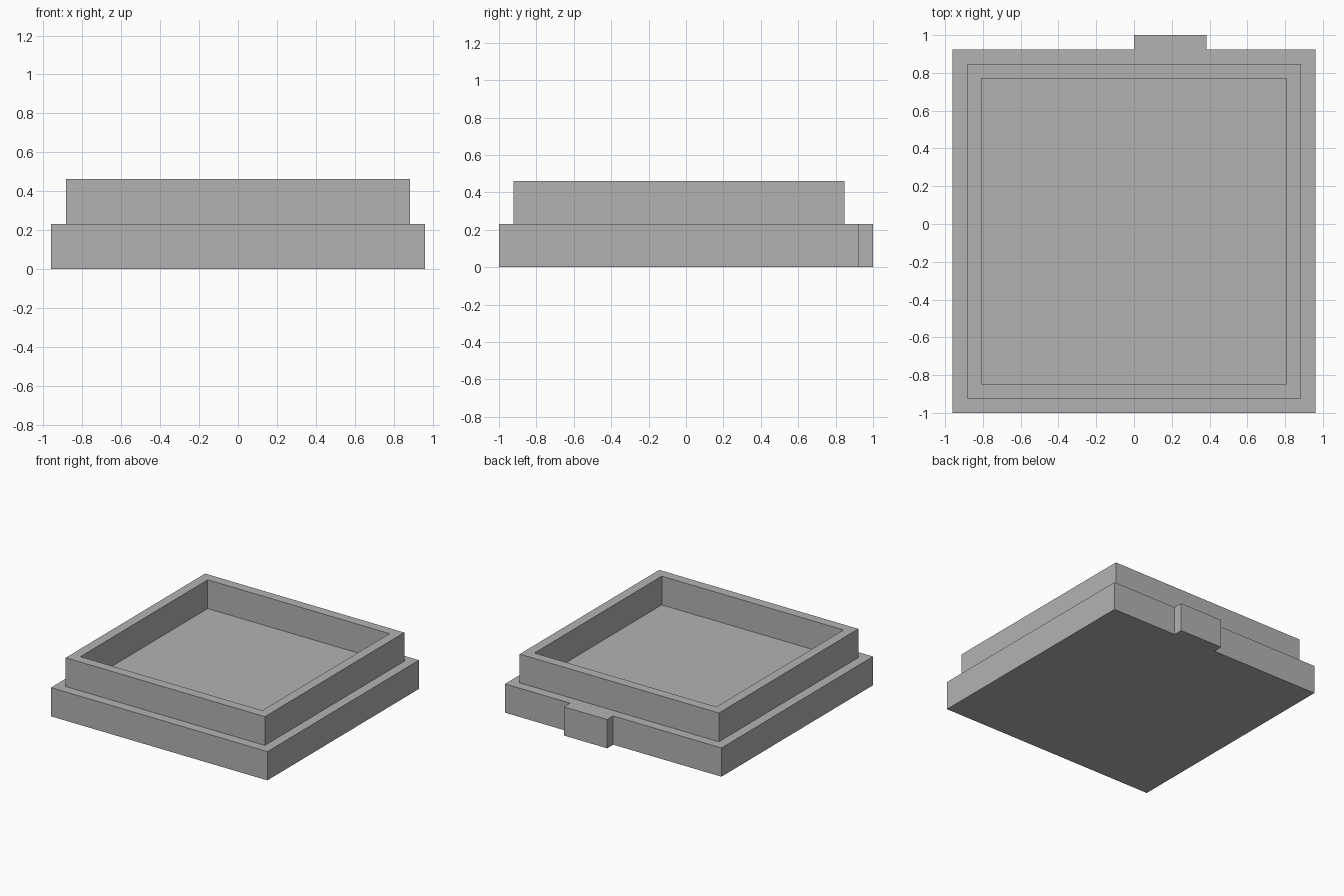
import bpy
import bmesh

# Remove the default cube
cube = bpy.data.objects.get("Cube")
if cube:
    bpy.data.objects.remove(cube, do_unlink=True)

U = 1 / 13            # wall thickness and ledge width
STEP = 3 * U          # height of each tier
HALF_X = 12.5 * U     # half width of the base
FRONT, BACK = -13 * U, 12 * U

grey = bpy.data.materials.new("plain_grey")
grey.use_nodes = True
colour = (0.45, 0.45, 0.45, 1)
grey.diffuse_color = colour
grey.node_tree.nodes["Principled BSDF"].inputs["Base Color"].default_value = colour


def finish(name, bm):
    """Turn a bmesh into a flat-shaded grey object."""
    bmesh.ops.recalc_face_normals(bm, faces=bm.faces)
    mesh = bpy.data.meshes.new(name)
    bm.to_mesh(mesh)
    bm.free()
    mesh.materials.append(grey)
    obj = bpy.data.objects.new(name, mesh)
    bpy.context.collection.objects.link(obj)
    return obj


def rectangle(inset):
    """Base rectangle shrunk evenly on all sides."""
    x, y0, y1 = HALF_X - inset, FRONT + inset, BACK - inset
    return [(-x, y0), (x, y0), (x, y1), (-x, y1)]


def ring(bm, outline, z):
    return [bm.verts.new((x, y, z)) for x, y in outline]


def bridge(bm, a, b):
    for i in range(len(a)):
        j = (i + 1) % len(a)
        bm.faces.new((a[i], a[j], b[j], b[i]))


# Base slab, with the locating tab on the back edge in its outline
corners = rectangle(0)
tab = [(5 * U, BACK), (5 * U, BACK + U), (0, BACK + U), (0, BACK)]
outline = corners[:3] + tab + corners[3:]
bm = bmesh.new()
bottom, top = ring(bm, outline, 0), ring(bm, outline, STEP)
bridge(bm, bottom, top)
bm.faces.new(bottom)
bm.faces.new(top)
finish("base_slab", bm)

# Raised rim standing on the slab, open in the middle
bm = bmesh.new()
loops = [ring(bm, rectangle(inset), z) for inset, z in
         ((U, STEP), (U, 2 * STEP), (2 * U, 2 * STEP), (2 * U, STEP))]
for i in range(4):
    bridge(bm, loops[i], loops[(i + 1) % 4])
finish("raised_rim", bm)
